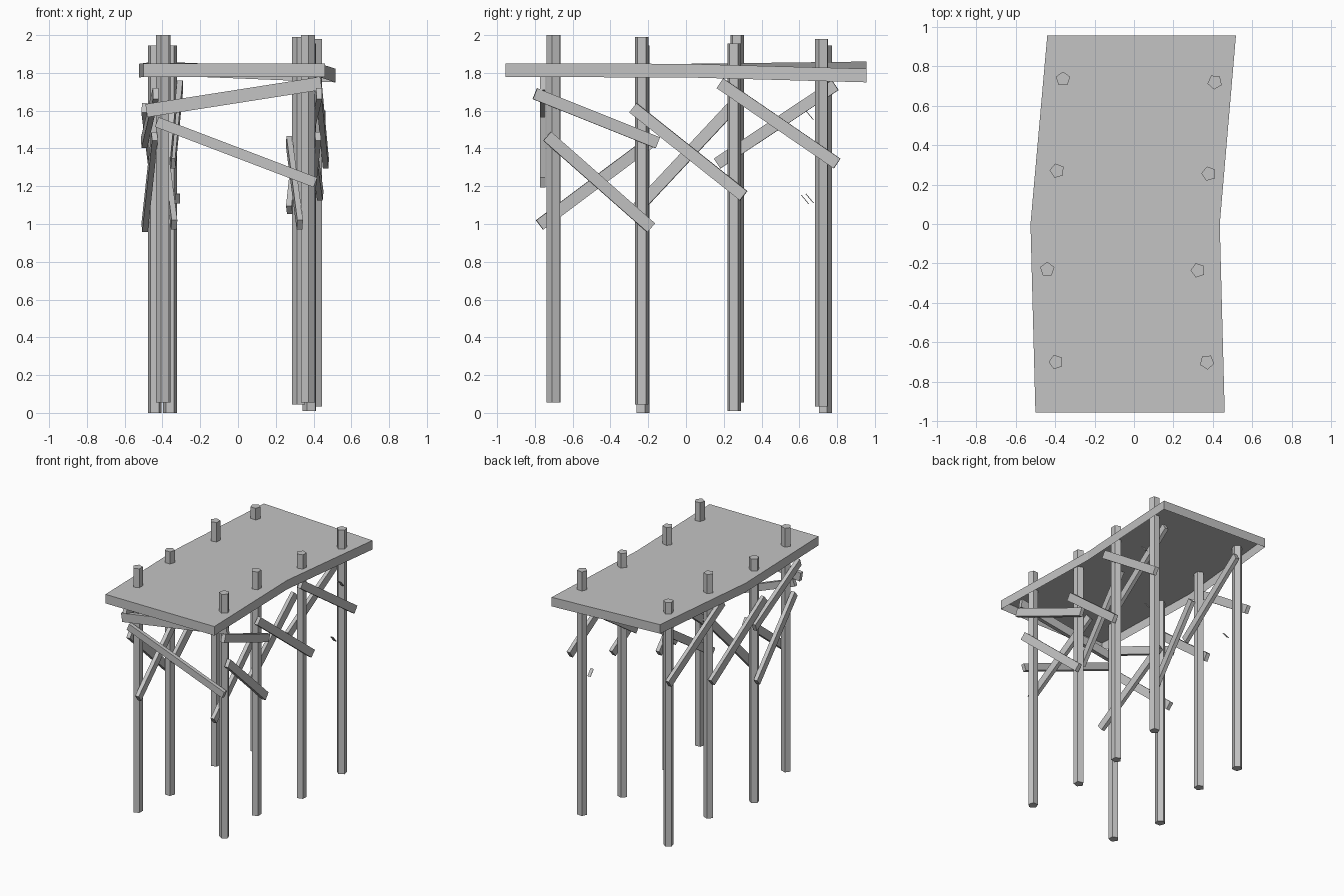
import bpy, bmesh
from math import radians
from mathutils import Vector, Matrix

cube = bpy.data.objects.get("Cube")
if cube:
    bpy.data.objects.remove(cube, do_unlink=True)

grey = bpy.data.materials.new("weathered_grey")
grey.use_nodes = True
colour = (0.55, 0.55, 0.55, 1)
grey.diffuse_color = colour
bsdf = next(n for n in grey.node_tree.nodes if n.type == 'BSDF_PRINCIPLED')
bsdf.inputs["Base Color"].default_value = colour


def finish(bm, name):
    mesh = bpy.data.meshes.new(name)
    bm.to_mesh(mesh)
    bm.free()
    mesh.materials.append(grey)
    obj = bpy.data.objects.new(name, mesh)
    bpy.context.collection.objects.link(obj)
    return obj


def plank(name, start, end, width=0.062, thick=0.03):
    """Box running from start to end, its broad face standing upright."""
    a, b = Vector(start), Vector(end)
    along = (b - a).normalized()
    side = along.cross(Vector((0, 0, 1))).normalized()
    up = side.cross(along)
    frame = Matrix((along, side, up)).transposed().to_4x4()
    size = Matrix.Diagonal(((b - a).length, thick, width, 1))
    bm = bmesh.new()
    bmesh.ops.create_cube(bm, size=1, matrix=Matrix.Translation((a + b) / 2) @ frame @ size)
    return finish(bm, name)


# Deck: bent top with a hanging rim, open underneath
sections = [  # y, right x, left x, right z, left z
    (-0.955, -0.50, 0.46, 1.85, 1.85),
    (0.0, -0.525, 0.435, 1.848, 1.848),
    (0.955, -0.44, 0.517, 1.86, 1.822),
]
bm = bmesh.new()
right = [bm.verts.new((xr, y, zr)) for y, xr, xl, zr, zl in sections]
left = [bm.verts.new((xl, y, zl)) for y, xr, xl, zr, zl in sections]
for i in range(2):
    bm.faces.new((right[i], left[i], left[i + 1], right[i + 1]))
rim = [e for e in bm.edges if e.is_boundary]
lower = bmesh.ops.extrude_edge_only(bm, edges=rim)["geom"]
for v in lower:
    if isinstance(v, bmesh.types.BMVert):
        v.co.z -= 0.072
bmesh.ops.recalc_face_normals(bm, faces=bm.faces)
finish(bm, "deck")

# Five-sided posts, four on each side, at uneven heights
POST_LENGTH = 1.945
posts = {  # x, y, bottom z, turn in degrees
    "right": [(-0.395, -0.70, 0.055, 90), (-0.44, -0.23, 0.0, 0),
              (-0.39, 0.27, 0.055, 15), (-0.36, 0.735, 0.0, 0)],
    "left": [(0.37, -0.70, 0.055, 40), (0.325, -0.235, 0.045, 90),
             (0.38, 0.255, 0.01, 15), (0.41, 0.72, 0.035, 30)],
}
for side, row in posts.items():
    for i, (x, y, z, turn) in enumerate(row):
        bm = bmesh.new()
        place = Matrix.Translation((x, y, z + POST_LENGTH / 2)) @ Matrix.Rotation(radians(turn), 4, 'Z')
        bmesh.ops.create_cone(bm, cap_ends=True, segments=5, radius1=0.038, radius2=0.038,
                              depth=POST_LENGTH, matrix=place)
        finish(bm, f"{side}_post_{i + 1}")

# Side braces: bay, start y z, end y z, placed outside or inside the posts
braces = [
    (0, (-0.80, 1.69), (-0.15, 1.43), 1),
    (0, (-0.735, 1.465), (-0.185, 0.98), 1),
    (1, (-0.28, 1.615), (0.305, 1.15), 1),
    (2, (0.18, 1.745), (0.80, 1.32), 1),
    (0, (-0.775, 0.995), (-0.18, 1.44), -1),
    (1, (-0.265, 1.075), (0.245, 1.62), -1),
    (2, (0.165, 1.32), (0.79, 1.735), -1),
]
for side, sign in (("right", -1), ("left", 1)):
    row = posts[side]
    for n, (bay, (y0, z0), (y1, z1), out) in enumerate(braces):
        (xa, ya, *_), (xb, yb, *_) = row[bay], row[bay + 1]
        shift = sign * out * 0.05

        def line_x(y):
            return xa + (xb - xa) * (y - ya) / (yb - ya) + shift

        kind = "outer" if out > 0 else "inner"
        plank(f"{side}_{kind}_brace_{n + 1}", (line_x(y0), y0, z0), (line_x(y1), y1, z1))

# Cross planks on the front posts
plank("front_upper_plank", (-0.485, -0.758, 1.60), (0.44, -0.758, 1.745), 0.07)
plank("front_lower_plank", (-0.43, -0.758, 1.54), (0.41, -0.758, 1.22), 0.055)

# Small loose chips near the back posts
for i, (x, y, z) in enumerate([(0.45, 0.655, 1.575), (0.40, 0.63, 1.13), (-0.32, 0.655, 1.135)]):
    plank(f"chip_{i + 1}", (x, y - 0.02, z + 0.024), (x, y + 0.02, z - 0.024), 0.004, 0.026)
